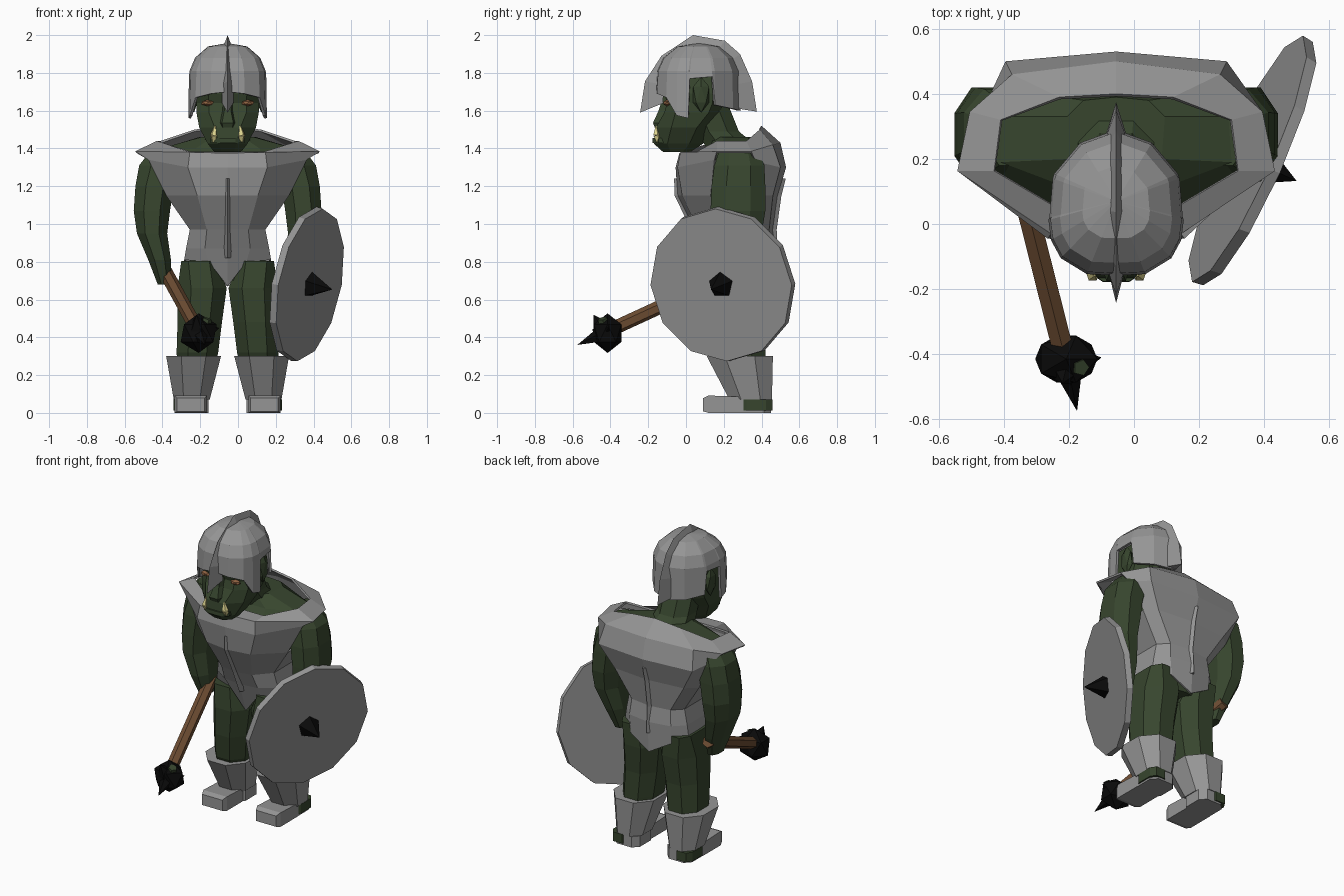
import bpy, bmesh, math
from mathutils import Vector, Matrix

CX = -0.055  # symmetry plane of the figure


def mat(name, col):
    m = bpy.data.materials.new(name)
    m.diffuse_color = (*col, 1)
    return m


STEEL = mat("steel", (0.30, 0.30, 0.30))
SKIN = mat("green_skin", (0.038, 0.060, 0.027))
WOOD = mat("wood", (0.16, 0.077, 0.034))
IRON = mat("black_iron", (0.003, 0.003, 0.003))
TUSK = mat("ivory", (0.75, 0.68, 0.28))
EYE = mat("amber_eye", (0.27, 0.12, 0.052))


def finish(name, bm, m, thick=0.0):
    bmesh.ops.recalc_face_normals(bm, faces=bm.faces[:])
    me = bpy.data.meshes.new(name)
    bm.to_mesh(me)
    bm.free()
    me.materials.append(m)
    ob = bpy.data.objects.new(name, me)
    bpy.context.collection.objects.link(ob)
    if thick:
        s = ob.modifiers.new("thickness", "SOLIDIFY")
        s.thickness = thick
        s.offset = -1
    return ob


def loft(name, rings, m, caps=True, side=1, thick=0.0, skip=()):
    """Skin equal-length rings given in figure-centred x; skip holds (row, column) holes."""
    bm = bmesh.new()
    rows = [[bm.verts.new((CX + side * p[0], p[1], p[2])) for p in r] for r in rings]
    n = len(rows[0])
    for k, (a, b) in enumerate(zip(rows, rows[1:])):
        for i in range(n):
            j = (i + 1) % n
            if (k, i) not in skip:
                bm.faces.new((a[i], a[j], b[j], b[i]))
    if caps:
        bm.faces.new(rows[0])
        bm.faces.new(rows[-1])
    return finish(name, bm, m, thick)


def octo(x0, x1, y0, y1, z, t=0.45):
    """Eight-sided ring filling the given extents."""
    cx, cy, hx, hy = (x0 + x1) / 2, (y0 + y1) / 2, (x1 - x0) / 2, (y1 - y0) / 2
    pts = [(1, -t), (1, t), (t, 1), (-t, 1), (-1, t), (-1, -t), (-t, -1), (t, -1)]
    return [(cx + hx * a, cy + hy * b, z) for a, b in pts]


def mirror(half):
    """Half ring from front centre to back centre, completed on the other side."""
    return half + [(-x, y, z) for x, y, z in half[-2:0:-1]]


def level(z, *xy):
    return mirror([(x, y, z) for x, y in xy])


def cone(name, base, tip, r1, r2, n, m):
    a, b = Vector(base), Vector(tip)
    d = b - a
    bm = bmesh.new()
    M = Matrix.Translation((a + b) / 2) @ d.to_track_quat('Z', 'Y').to_matrix().to_4x4()
    bmesh.ops.create_cone(bm, cap_ends=True, segments=n, radius1=r1, radius2=r2,
                          depth=d.length, matrix=M)
    return finish(name, bm, m)


def ball(name, loc, size, m, sub=1):
    bm = bmesh.new()
    bmesh.ops.create_icosphere(bm, subdivisions=sub, radius=1,
                               matrix=Matrix.Translation(loc) @ Matrix.Diagonal((*size, 1)))
    return finish(name, bm, m)


# torso, pelvis and neck
loft("torso", [
    level(0.70, (0, .19), (.06, .19), (.12, .23), (.12, .34), (.08, .40), (0, .41)),
    level(0.80, (0, .17), (.11, .17), (.20, .21), (.20, .34), (.13, .42), (0, .44)),
    level(0.97, (0, .09), (.10, .10), (.185, .19), (.185, .35), (.12, .41), (0, .43)),
    level(1.15, (0, .02), (.14, .04), (.29, .17), (.29, .36), (.21, .43), (0, .45)),
    level(1.31, (0, .025), (.19, .03), (.385, .165), (.37, .35), (.2, .43), (0, .45)),
    level(1.40, (0, .12), (.17, .12), (.355, .19), (.345, .33), (.17, .39), (0, .405)),
    level(1.46, (0, .15), (.08, .15), (.14, .2), (.15, .33), (.1, .38), (0, .39))], SKIN)
loft("neck", [octo(-.13, .13, .11, .39, 1.40), octo(-.11, .11, .06, .28, 1.49),
              octo(-.11, .11, .0, .22, 1.64)], SKIN)

# breastplate with flared collar, arm holes and pointed hem
loft("breastplate", [
    mirror([(0, .06, 1.385), (.2, .06, 1.385), (.375, .163, 1.44),
            (.355, .32, 1.44), (.175, .39, 1.50), (0, .40, 1.52)]),
    mirror([(0, -.035, 1.375), (.2, -.03, 1.38), (.488, .163, 1.385),
            (.45, .345, 1.385), (.32, .46, 1.42), (0, .50, 1.43)]),
    mirror([(0, -.055, 1.30), (.21, -.045, 1.30), (.42, .15, 1.34),
            (.40, .37, 1.33), (.34, .50, 1.30), (0, .53, 1.30)]),
    level(1.15, (0, -.045), (.16, -.02), (.325, .13), (.32, .40), (.25, .46), (0, .485)),
    level(0.97, (0, .045), (.11, .065), (.20, .165), (.20, .38), (.14, .44), (0, .46)),
    level(0.87, (0, .095), (.12, .11), (.22, .18), (.22, .38), (.15, .45), (0, .475)),
    mirror([(0, .16, .67), (.10, .15, .80), (.23, .19, .81),
            (.23, .38, .80), (.14, .45, .75), (0, .465, .67)])],
     STEEL, caps=False, thick=0.012,
     skip=[(r, c) for r in (1, 2) for c in (2, 7)])
for name, s, path in (
        ("front_ridge", -1, [(-.045, 1.24), (-.042, 1.15), (.045, .97), (.11, .82)]),
        ("back_ridge", 1, [(.51, 1.24), (.487, 1.15), (.462, .97), (.472, .80)])):
    loft(name, [[(-.022, y - s * .015, z), (.022, y - s * .015, z), (0, y + s * .018, z)]
                for y, z in path], STEEL)

# limbs and boots
for s, tag in ((-1, "right"), (1, "left")):
    loft(tag + "_arm", [
        octo(.25, .40, .18, .38, 1.40), octo(.24, .468, .15, .415, 1.31),
        octo(.285, .488, .135, .42, 1.20), octo(.305, .497, .13, .42, 1.07),
        octo(.32, .48, .13, .40, .95), octo(.30, .42, .14, .36, .81),
        octo(.30, .37, .18, .31, .68)], SKIN, side=s)
    loft(tag + "_leg", [
        octo(.06, .245, .13, .445, .805, .6), octo(.005, .265, .115, .44, .66),
        octo(.03, .265, .125, .42, .48), octo(.05, .27, .15, .42, .32),
        octo(.09, .26, .24, .42, .14)], SKIN, side=s)
    loft(tag + "_boot_shaft", [octo(.035, .325, .11, .46, .30), octo(.095, .285, .23, .455, .07)],
         STEEL, side=s)
    loft(tag + "_boot_foot", [
        [(.11 + i, y, z0), (.28 - i, y, z0), (.28 - i, y, z1), (.11 + i, y, z1)]
        for y, z0, z1, i in ((.09, .008, .078, .012), (.12, .0, .092, .0),
                             (.30, .0, .085, .0))], STEEL, side=s)
    # heel: steel inside, bare skin on the outer half
    loft(tag + "_heel", [octo(.10, .278, .26, .45, z, .6) for z in (0, .07)], STEEL, side=s)
    loft(tag + "_heel_skin", [octo(.175, .287, .285, .458, z, .6) for z in (.012, .072)],
         SKIN, side=s)

# head and face
loft("head", [octo(-.07, .07, -.12, .02, 1.38), octo(-.105, .105, -.17, .09, 1.425),
              octo(-.15, .15, -.16, .14, 1.51), octo(-.165, .165, -.115, .18, 1.59, .6),
              octo(-.165, .165, -.10, .20, 1.64, .6), octo(-.17, .17, -.115, .21, 1.69, .6),
              octo(-.15, .15, -.08, .2, 1.80, .6)], SKIN)
loft("nose", [[(-w, -.08, z), (w, -.08, z), (w * .5, y, z), (-w * .5, y, z)]
              for w, y, z in ((.03, -.12, 1.68), (.035, -.145, 1.60),
                              (.06, -.175, 1.535), (.05, -.165, 1.51))], SKIN)
loft("lower_lip", [octo(-.09, .09, -.178, -.06, 1.43), octo(-.09, .09, -.176, -.06, 1.455)],
     SKIN)
for s, tag in ((-1, "right"), (1, "left")):
    ball(tag + "_eye", (CX + s * .107, -.10, 1.641), (.037, .024, .017), EYE)
    ball(tag + "_ear", (CX + s * .178, .08, 1.685), (.025, .05, .095), SKIN)
    cone(tag + "_tusk_root", (CX + s * .072, -.145, 1.435), (CX + s * .072, -.156, 1.47),
         .012, .021, 5, TUSK)
    cone(tag + "_tusk", (CX + s * .072, -.156, 1.47), (CX + s * .066, -.158, 1.52),
         .021, .003, 5, TUSK)

# helmet: brow, cheek guard, ear opening and neck guard in one rim
rim = [(0, -.158, 1.70), (.09, -.154, 1.69), (.17, -.105, 1.67), (.20, -.05, 1.575),
       (.208, .012, 1.56), (.205, .02, 1.77), (.195, .14, 1.78), (.19, .155, 1.63),
       (.11, .25, 1.61), (0, .29, 1.60)]


def shell(k, z):
    return mirror([(x * k, .07 + (y - .07) * k, z) for x, y, _ in rim])


loft("helmet", [mirror(rim), shell(.97, 1.81), shell(.83, 1.88), shell(.5, 1.94),
                shell(.08, 1.955)], STEEL, caps=False, thick=0.014)

# helmet crest
outer = [(-.243, 1.59), (-.217, 1.755), (-.13, 1.89), (.037, 2.0),
         (.206, 1.97), (.286, 1.90), (.35, 1.755), (.375, 1.595)]
inner = [(-.12, 1.64), (-.13, 1.74), (-.08, 1.85), (.04, 1.92),
         (.16, 1.91), (.22, 1.85), (.27, 1.74), (.28, 1.61)]
loft("helmet_crest", [[(0, *o), (.03, *i), (-.03, *i)] for o, i in zip(outer, inner)], STEEL)

# mace
cone("mace_handle", (-.405, .35, .785), (-.215, -.40, .44), .037, .037, 6, WOOD)
ball("mace_head", (-.208, -.415, .422), (.107, .085, .105), IRON)
for i, (tip, r) in enumerate((((-.175, -.575, .36), .05), ((-.10, -.41, .45), .07),
                              ((-.22, -.49, .52), .075))):
    cone("mace_spike_%d" % (i + 1), (-.205, -.43, .42), tip, r, 0, 5, IRON)
p, d = Vector((-.165, -.44, .49)), Vector((.03, -.02, .09)).normalized()
cone("mace_patch", p - d * .02, p + d * .01, .029, .026, 5, SKIN)

# shield with centre spike
c = Vector((.365, .193, .68))
n = Vector((.90, -.405, -.18)).normalized()
cone("shield", c - n * .018, c + n * .018, .415, .41, 12, STEEL)
cone("shield_spike", c + n * .015, c + n * .15, .072, 0, 5, IRON)
cone("shield_grip", c - n * .10, c - n * .01, .03, .03, 6, SKIN)
